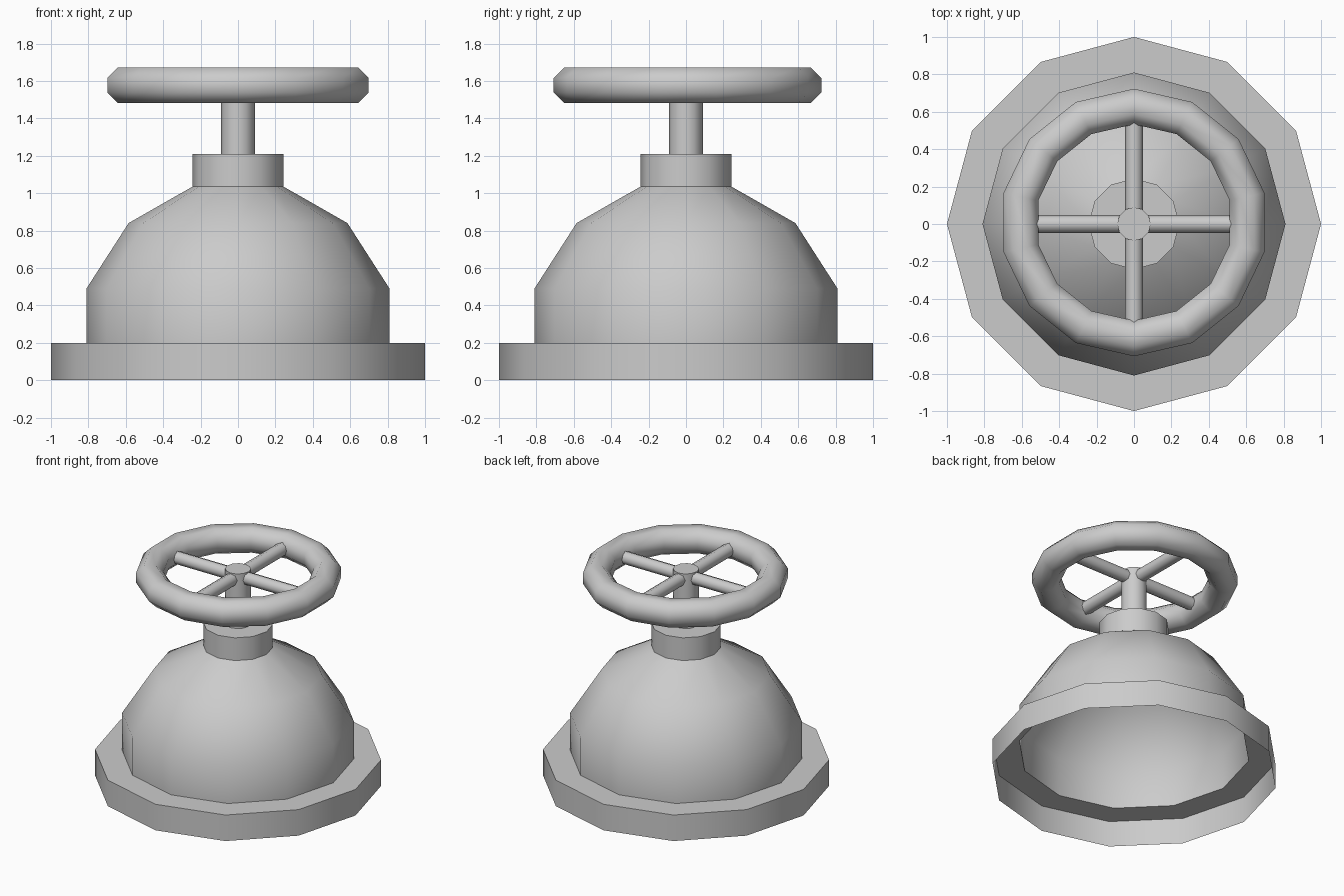
import bpy, bmesh
from math import pi, cos, sin, radians

if "Cube" in bpy.data.objects:
    bpy.data.objects.remove(bpy.data.objects["Cube"])


def lathe(name, profile, steps, closed=False, cap=False, start=0.0, loc=(0, 0, 0), rot=(0, 0, 0), smooth=40):
    """Revolve an (r, z) profile, ordered bottom-outside to top, around z."""
    bm = bmesh.new()
    rings = []
    for i in range(steps):
        a = start + 2 * pi * i / steps
        rings.append([bm.verts.new((r * cos(a), r * sin(a), z)) for r, z in profile])
    n = len(profile)
    for i in range(steps):
        p, q = rings[i], rings[(i + 1) % steps]
        for j in range(n if closed else n - 1):
            k = (j + 1) % n
            bm.faces.new((p[j], q[j], q[k], p[k]))
    if cap:
        bm.faces.new([ring[-1] for ring in rings])
    if cap == "both":
        bm.faces.new([ring[0] for ring in reversed(rings)])
    me = bpy.data.meshes.new(name)
    bm.to_mesh(me)
    bm.free()
    ob = bpy.data.objects.new(name, me)
    bpy.context.collection.objects.link(ob)
    ob.location, ob.rotation_euler = loc, rot
    bpy.ops.object.select_all(action='DESELECT')
    ob.select_set(True)
    bpy.context.view_layer.objects.active = ob
    bpy.ops.object.shade_smooth_by_angle(angle=radians(smooth))
    return ob


# Hollow bonnet: open-bottomed flange, dome and collar
lathe("valve_bonnet",
      [(1.0, 0), (1.0, 0.2), (0.81, 0.2), (0.81, 0.49), (0.585, 0.84),
       (0.243, 1.035), (0.243, 1.21)], 12, cap=True)

# Stem
lathe("stem", [(0.09, 1.2), (0.09, 1.63)], 12, cap="both")

# Handwheel rim: octagonal tube in 14 segments
tube = [(0.62 + 0.103 * cos(pi / 8 + j * pi / 4), 0.103 * sin(pi / 8 + j * pi / 4)) for j in range(8)]
lathe("handwheel_rim", tube, 14, closed=True, start=pi / 2, loc=(0, 0.008, 1.577), smooth=50)

# Crossed spokes
for name, rot in (("spoke_x", (0, pi / 2, 0)), ("spoke_y", (pi / 2, 0, 0))):
    lathe(name, [(0.048, -0.55), (0.048, 0.55)], 8, cap="both",
          loc=(0, 0, 1.577), rot=rot, smooth=50)
